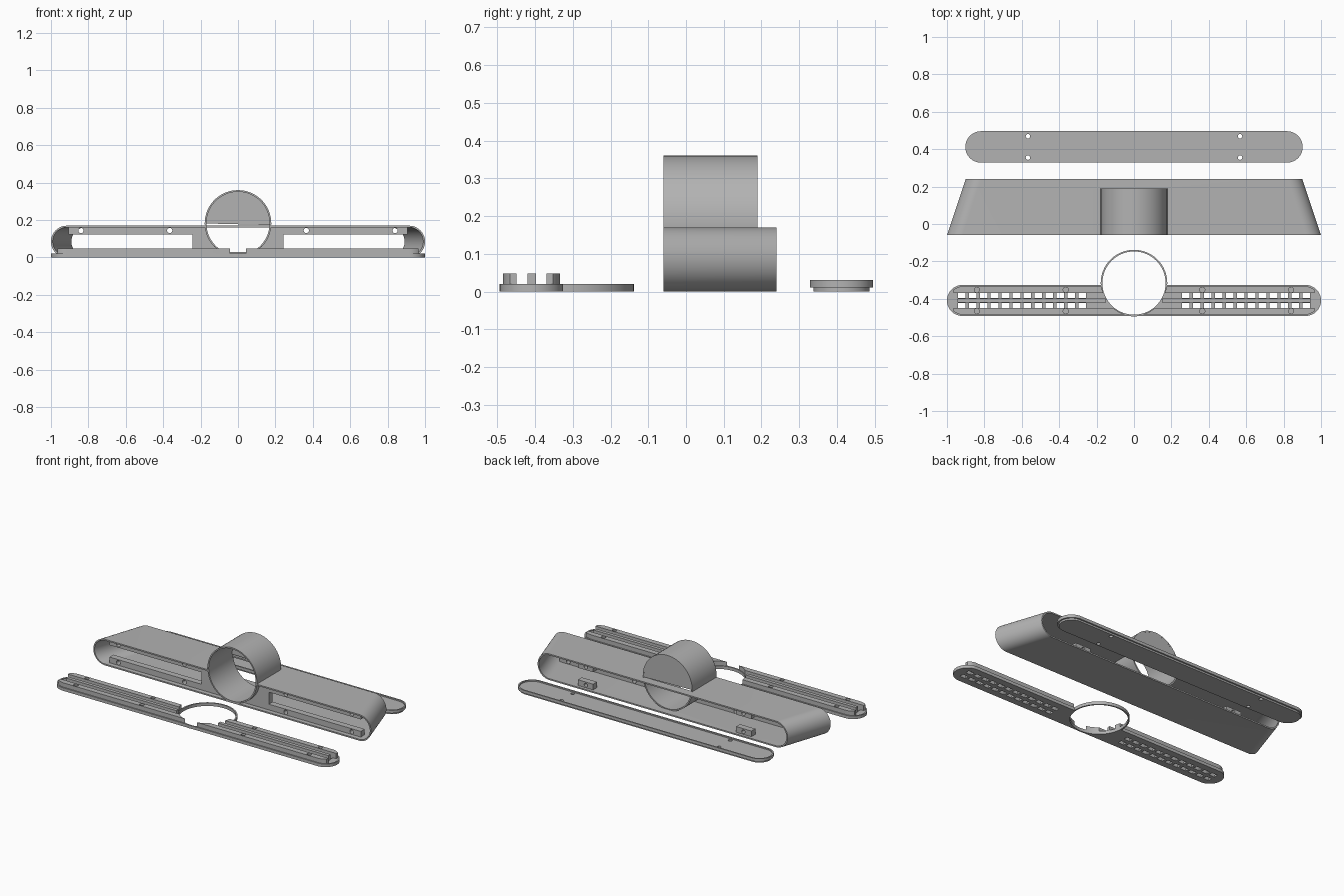
import bpy, bmesh, math

cube = bpy.data.objects.get("Cube")
if cube:
    bpy.data.objects.remove(cube, do_unlink=True)

grey = bpy.data.materials.new("plain grey")
grey.use_nodes = True
COLOUR = (0.45, 0.45, 0.45, 1)
grey.diffuse_color = COLOUR
grey.node_tree.nodes["Principled BSDF"].inputs["Base Color"].default_value = COLOUR


def stadium(half, r, cx=0, cy=0, n=24):
    """Outline of a long slot with round ends."""
    pts = []
    for side, start in ((1, -math.pi / 2), (-1, math.pi / 2)):
        for i in range(n + 1):
            a = start + math.pi * i / n
            pts.append((cx + side * (half - r) + r * math.cos(a), cy + r * math.sin(a)))
    return pts


def circle(r, cx, cy, n=64):
    return [(cx + r * math.cos(2 * math.pi * i / n), cy + r * math.sin(2 * math.pi * i / n)) for i in range(n)]


def rect(x0, x1, y0, y1):
    return [(x0, y0), (x1, y0), (x1, y1), (x0, y1)]


def loft(name, rings, closed=False):
    """Skin a row of outlines; cap the ends, or join last to first."""
    bm = bmesh.new()
    loops = [[bm.verts.new(p) for p in ring] for ring in rings]
    n = len(loops[0])
    pairs = list(zip(loops, loops[1:]))
    if closed:
        pairs.append((loops[-1], loops[0]))
    else:
        bm.faces.new(loops[0])
        bm.faces.new(loops[-1])
    for a, b in pairs:
        for i in range(n):
            j = (i + 1) % n
            bm.faces.new((a[i], a[j], b[j], b[i]))
    bmesh.ops.recalc_face_normals(bm, faces=bm.faces)
    mesh = bpy.data.meshes.new(name)
    bm.to_mesh(mesh)
    bm.free()
    mesh.materials.append(grey)
    ob = bpy.data.objects.new(name, mesh)
    bpy.context.collection.objects.link(ob)
    return ob


def at(pts, axis, t):
    return [(x, t, y) if axis == "y" else (x, y, t) for x, y in pts]


def prism(name, pts, axis, lo, hi):
    return loft(name, [at(pts, axis, lo), at(pts, axis, hi)])


def tube(name, outer, inner, axis, lo, hi):
    rings = [at(outer, axis, lo), at(outer, axis, hi), at(inner, axis, hi), at(inner, axis, lo)]
    return loft(name, rings, closed=True)


def boolean(ob, cutters, mode="DIFFERENCE"):
    """Apply each cutter to the object and remove it."""
    for c in cutters:
        m = ob.modifiers.new("cut", "BOOLEAN")
        m.object, m.operation, m.solver = c, mode, "EXACT"
        bpy.context.view_layer.update()
        mesh = bpy.data.meshes.new_from_object(ob.evaluated_get(bpy.context.evaluated_depsgraph_get()))
        ob.modifiers.clear()
        ob.data = mesh
        bpy.data.objects.remove(c, do_unlink=True)


SIDES = (-1, 1)
FRONT, BACK, STOP = -0.06, 0.24, 0.19
H, WALL = 0.085, 0.009
R, CZ = 0.178, 0.182
SCREWS = (0.365, 0.84)


def span(a, b, y0, y1, s):
    return rect(min(a * s, b * s), max(a * s, b * s), y0, y1)


def bore(lo=-0.2, hi=0.182):
    return prism("bore", circle(R - 0.004, 0, CZ), "y", lo, hi)


# Tapered hollow housing, open at the front and back
housing = loft("housing", [
    at(stadium(1, H, 0, H), "y", FRONT), at(stadium(0.9, H, 0, H), "y", BACK),
    at(stadium(0.9 - WALL, H - WALL, 0, H), "y", BACK),
    at(stadium(1 - WALL, H - WALL, 0, H), "y", FRONT)], closed=True)
boolean(housing, [bore()])

# Round socket through the housing, with its upper half closed at the back
socket = tube("socket", circle(R, 0, CZ), circle(R - 0.009, 0, CZ), "y", FRONT, STOP)
arc = [p for p in circle(R - 0.002, 0, CZ, 128) if p[1] > 0.168]
arc.sort(key=lambda p: -p[0])
prism("socket_back", arc, "y", STOP - 0.01, STOP - 0.0005)

# Inner rails with screw holes, and stops beside the socket
for s in SIDES:
    for label, z0, z1, hz in (("lower", 0.006, 0.046, 0.026), ("upper", 0.124, 0.164, 0.144)):
        rail = prism(label + "_rail", span(0.02, 0.905, z0, z1, s), "y", -0.03, 0.01)
        holes = [prism("hole", circle(0.014, s * x, hz, 20), "y", -0.1, 0.1) for x in SCREWS]
        boolean(rail, [bore()] + holes)
        # Rear tabs
        tab = prism(label + "_rear_tab", span(0.515, 0.625, z0, z1, s), "y", 0.18, 0.22)
        boolean(tab, [prism("hole", circle(0.012, s * 0.567, hz, 20), "y", 0.1, 0.3)])
    stop = prism("socket_stop", span(0.08, 0.243, 0.04, 0.128, s), "y", -0.03, 0.01)
    boolean(stop, [bore()])

# Back cover: stepped plate with a shallow rim and four holes
BY = 0.412
cover = loft("back_cover", [
    at(stadium(0.892, 0.074, 0, BY), "z", 0), at(stadium(0.892, 0.074, 0, BY), "z", 0.011),
    at(stadium(0.902, 0.084, 0, BY), "z", 0.011), at(stadium(0.902, 0.084, 0, BY), "z", 0.03),
    at(stadium(0.893, 0.075, 0, BY), "z", 0.03), at(stadium(0.893, 0.075, 0, BY), "z", 0.022)])
boolean(cover, [prism("hole", circle(0.012, sx * 0.567, BY + sy * 0.057, 20), "z", -0.1, 0.1)
                for sx in SIDES for sy in SIDES])

# Front grille plate
GY, RY, PLATE = -0.409, -0.316, 0.02
grille = loft("grille_plate", [
    at(stadium(1, 0.083, 0, GY), "z", 0), at(stadium(1, 0.083, 0, GY), "z", PLATE),
    at(stadium(0.991, 0.074, 0, GY), "z", PLATE), at(stadium(0.991, 0.074, 0, GY), "z", 0.014)])


def ring_bore():
    return prism("ring_bore", circle(R - 0.004, 0, RY), "z", -0.1, 0.1)


# Two rows of vent slots on each side
cutters = [ring_bore()]
for s in SIDES:
    for row in SIDES:
        y = GY + row * 0.0265
        for i in range(12):
            x = 0.257 + i * 0.0585
            cutters.append(prism("slot", span(x, x + 0.041, y - 0.0135, y + 0.0135, s), "z", -0.1, 0.1))
boolean(grille, cutters)

# Ring that frames the socket opening
tube("grille_ring", circle(R, 0, RY), circle(R - 0.009, 0, RY), "z", 0, PLATE)

# Raised ribs, trimmed by the rounded ends and by the ring
for s in SIDES:
    prism("middle_rib", span(0.15, 0.945, GY - 0.011, GY + 0.011, s), "z", 0.01, 0.048)
    for row in SIDES:
        a, b = sorted((GY + row * 0.04, GY + row * 0.076))
        rib = prism("edge_rib", span(0.02, 0.965, a, b, s), "z", 0.01, 0.048)
        boolean(rib, [prism("trim", stadium(0.991, 0.0755, 0, GY), "z", -0.1, 0.1)], "INTERSECT")
        holes = [prism("hole", circle(0.014, s * x, GY + row * 0.057, 20), "z", 0.02, 0.1) for x in SCREWS]
        boolean(rib, [ring_bore()] + holes)

# Smooth the round walls and keep edges sharp
for ob in bpy.context.scene.objects:
    ob.select_set(ob.type == "MESH")
bpy.context.view_layer.objects.active = housing
bpy.ops.object.shade_smooth_by_angle(angle=math.radians(30))
